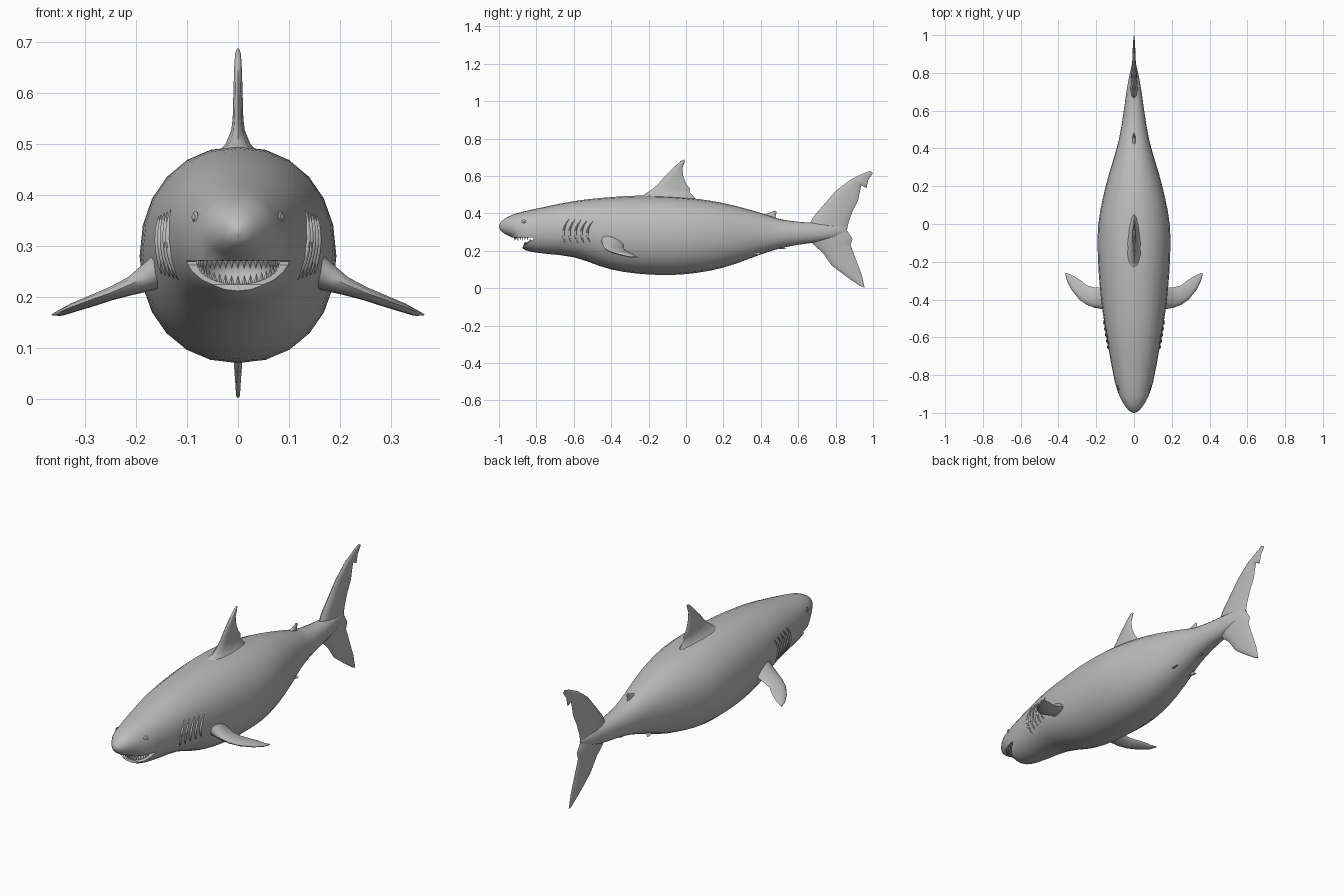
import bpy, bmesh, math
from mathutils import Vector

if "Cube" in bpy.data.objects:
    bpy.data.objects.remove(bpy.data.objects["Cube"])


def material(name, rgb):
    m = bpy.data.materials.new(name)
    m.use_nodes = True
    m.diffuse_color = (*rgb, 1)
    m.node_tree.nodes["Principled BSDF"].inputs["Base Color"].default_value = (*rgb, 1)
    return m


GREY = material("shark grey", (0.5, 0.5, 0.5))


def finish(bm, name, mat=GREY):
    bmesh.ops.recalc_face_normals(bm, faces=bm.faces)
    me = bpy.data.meshes.new(name)
    bm.to_mesh(me)
    bm.free()
    ob = bpy.data.objects.new(name, me)
    bpy.context.collection.objects.link(ob)
    me.materials.append(mat)
    return ob


def smooth(ob, angle=40):
    bpy.ops.object.select_all(action='DESELECT')
    ob.select_set(True)
    bpy.context.view_layer.objects.active = ob
    bpy.ops.object.shade_smooth_by_angle(angle=math.radians(angle))


def add_loft(bm, rings):
    loops = [[bm.verts.new(p) for p in r] for r in rings]
    n = len(loops[0])
    for a, b in zip(loops, loops[1:]):
        for i in range(n):
            j = (i + 1) % n
            bm.faces.new((a[i], a[j], b[j], b[i]))
    bm.faces.new(loops[0])
    bm.faces.new(loops[-1])


def spline(p, t):
    """Smooth interpolation through a list of tuples, t in station units."""
    i = min(int(t), len(p) - 2)
    f = t - i
    a, b, c, d = (Vector(p[max(0, min(k, len(p) - 1))]) for k in range(i - 1, i + 3))
    return b + 0.5 * f * (c - a + f * (2 * a - 5 * b + 4 * c - d + f * (3 * (b - c) + d - a)))


# Body stations: y, bottom z, top z, half width
BODY = [(-1, .325, .335, .004), (-.99, .307, .353, .024), (-.965, .288, .374, .046),
        (-.925, .266, .393, .070), (-.875, .212, .408, .090), (-.8, .190, .425, .109),
        (-.6, .165, .465, .145), (-.4, .100, .487, .174), (-.2, .073, .495, .190),
        (0, .075, .484, .189), (.2, .110, .455, .150), (.4, .180, .402, .092),
        (.5, .212, .370, .070), (.6, .232, .355, .054), (.7, .246, .348, .040),
        (.8, .270, .338, .022), (.86, .300, .318, .004)]


def section(y):
    lo, hi = 0.0, len(BODY) - 1.0
    for _ in range(30):
        mid = (lo + hi) / 2
        lo, hi = (mid, hi) if spline(BODY, mid)[0] < y else (lo, mid)
    return spline(BODY, lo)


def skin(y, z):
    """Point on the left flank at a given length and height."""
    _, b, t, w = section(y)
    k = (2 * z - b - t) / (t - b)
    return Vector((w * max(0, 1 - abs(k) ** 2.15) ** (1 / 2.15), y, z))


def body_ring(s, sides=24):
    y, b, t, w = s
    ring = []
    for i in range(sides):
        a = 2 * math.pi * i / sides
        c, d = math.cos(a), math.sin(a)
        e = 2 / 2.15
        ring.append((w * math.copysign(abs(c) ** e, c), y,
                     (b + t) / 2 + (t - b) / 2 * math.copysign(abs(d) ** e, d)))
    return ring


bm = bmesh.new()
add_loft(bm, [body_ring(spline(BODY, i / 3)) for i in range(3 * len(BODY) - 2)])
body = finish(bm, "body")

# Mouth: a wedge between the jaws and a rounded hollow behind it
wedge = [(-1.1, .274), (-.815, .270), (-.815, .263), (-.872, .224), (-.89, .15), (-1.1, .15)]
bm = bmesh.new()
add_loft(bm, [[(x, y, z) for y, z in wedge] for x in (-.2, .2)])
mouth = finish(bm, "mouth_cutter")
bm = bmesh.new()
bmesh.ops.create_uvsphere(bm, u_segments=24, v_segments=12, radius=1)
for v in bm.verts:
    v.co = (v.co.x * .07, v.co.y * .065 - .825, v.co.z * .038 + .252)
throat = finish(bm, "throat_cutter")
for cutter in (mouth, throat):
    mod = body.modifiers.new("cut", 'BOOLEAN')
    mod.operation, mod.object, mod.solver = 'DIFFERENCE', cutter, 'EXACT'
    bpy.context.view_layer.objects.active = body
    bpy.ops.object.modifier_apply(modifier=mod.name)
    bpy.data.objects.remove(cutter)
smooth(body)


def fin(name, stations, axis=(1, 0, 0), mirror=False):
    """Stations: leading point, trailing point, half thickness along axis."""
    bm = bmesh.new()
    n, steps = 12, 2
    flat = [(*l, *t, h) for l, t, h in stations]
    for sx in ((1, -1) if mirror else (1,)):
        rings = []
        for k in range(steps * (len(flat) - 1) + 1):
            i, f = divmod(k, steps)
            a = flat[i]
            b = flat[min(i + 1, len(flat) - 1)]
            s = [p + (q - p) * f / steps for p, q in zip(a, b)]
            lead, trail = Vector(s[:3]), Vector(s[3:6])
            ring = []
            for j in range(n):
                u = 2 * math.pi * j / n
                c = (1 - math.cos(u)) / 2
                p = lead.lerp(trail, c) + Vector(axis) * (s[6] * math.sin(u) * (1.25 - .6 * c))
                ring.append((p.x * sx, p.y, p.z))
            rings.append(ring)
        add_loft(bm, rings)
    smooth(finish(bm, name), 60)


def upright(rows):
    return [((0, ly, lz), (0, ty, tz), h) for ly, lz, ty, tz, h in rows]


fin("dorsal_fin", upright([
    (-.27, .475, .07, .46, .055), (-.22, .502, .04, .49, .026), (-.18, .53, .018, .515, .014),
    (-.15, .555, .022, .532, .011), (-.12, .59, .0, .56, .010), (-.09, .62, -.015, .60, .009),
    (-.06, .65, -.02, .64, .008), (-.03, .678, -.01, .668, .006), (-.012, .687, -.006, .68, .003)]))
fin("tail_fin", upright([
    (.985, .627, 1, .615, .003), (.95, .615, .975, .58, .005), (.90, .59, .965, .535, .007),
    (.88, .58, .937, .55, .008), (.80, .52, .92, .47, .010), (.74, .45, .89, .41, .014),
    (.68, .38, .87, .355, .018), (.64, .30, .86, .31, .022), (.68, .235, .89, .265, .018),
    (.73, .19, .88, .23, .014), (.78, .12, .91, .15, .010), (.86, .06, .94, .07, .008),
    (.93, .012, .955, .002, .004)]))
fin("rear_dorsal_fin", upright([
    (.38, .38, .50, .35, .014), (.43, .397, .478, .38, .008), (.475, .415, .485, .408, .003)]))
fin("anal_fin", upright([
    (.43, .23, .53, .235, .014), (.47, .215, .52, .215, .008), (.515, .208, .54, .21, .003)]))
fin("pelvic_fins", [
    ((.035, .30, .19), (.035, .40, .21), .012), ((.05, .345, .184), (.05, .395, .188), .007),
    ((.062, .385, .178), (.062, .405, .180), .003)], mirror=True)
fin("pectoral_fins", [
    ((.13, -.47, .27), (.13, -.32, .25), .042), ((.17, -.45, .247), (.17, -.335, .235), .030),
    ((.21, -.443, .225), (.21, -.335, .216), .018), ((.25, -.428, .208), (.25, -.325, .203), .013),
    ((.29, -.40, .194), (.28, -.30, .190), .011), ((.33, -.35, .179), (.31, -.28, .180), .009),
    ((.355, -.30, .168), (.335, -.268, .170), .006), ((.365, -.262, .165), (.358, -.258, .166), .002)],
    axis=(.3, 0, .95), mirror=True)

# Gills: five curved ridges on each flank
bm = bmesh.new()
for side in (1, -1):
    for g in range(5):
        rings = []
        for k in range(13):
            u = k / 6 - 1
            y = -.655 + .032 * g + .022 * u * u + .008 * u
            p = skin(y, .302 + (.068 - .003 * g) * u)
            r = .0055 * (1 - u * u) + .001
            rings.append([(side * (p.x + r * math.cos(a)), y + r * math.sin(a), p.z)
                          for a in (math.pi * i / 3 for i in range(6))])
        add_loft(bm, rings)
smooth(finish(bm, "gill_ridges"), 60)

# Eyes: flattened balls with a raised rim
bm = bmesh.new()
eye = skin(-.868, .356)
for side in (1, -1):
    for radius, depth, out in ((.013, .004, 0), (.007, .005, .002)):
        new = bmesh.ops.create_uvsphere(bm, u_segments=16, v_segments=8, radius=1)["verts"]
        for v in new:
            x, y, z = v.co
            v.co = (side * (eye.x + out + x * depth - y * radius * -.35),
                    eye.y + y * radius, eye.z + z * radius)
smooth(finish(bm, "eyes"))

# Teeth: rows of small cones around both jaws
for name, count, wide, back, deep, tip in (("upper_teeth", 19, .080, -.83, .088, -.022),
                                           ("lower_teeth", 17, .074, -.822, .043, .019)):
    bm = bmesh.new()
    for i in range(count):
        t = math.radians(-78 + 156 * i / (count - 1))
        x, y = wide * math.sin(t), back - deep * math.cos(t)
        z = .276 if tip < 0 else .262 + (y + .815) * .68 - .004
        base = [bm.verts.new((x + .0055 * math.cos(a), y + .004 * math.sin(a), z))
                for a in (math.pi * k / 2 for k in range(4))]
        top = bm.verts.new((x, y, z + tip))
        bm.faces.new(base)
        for k in range(4):
            bm.faces.new((base[k], base[(k + 1) % 4], top))
    finish(bm, name)
